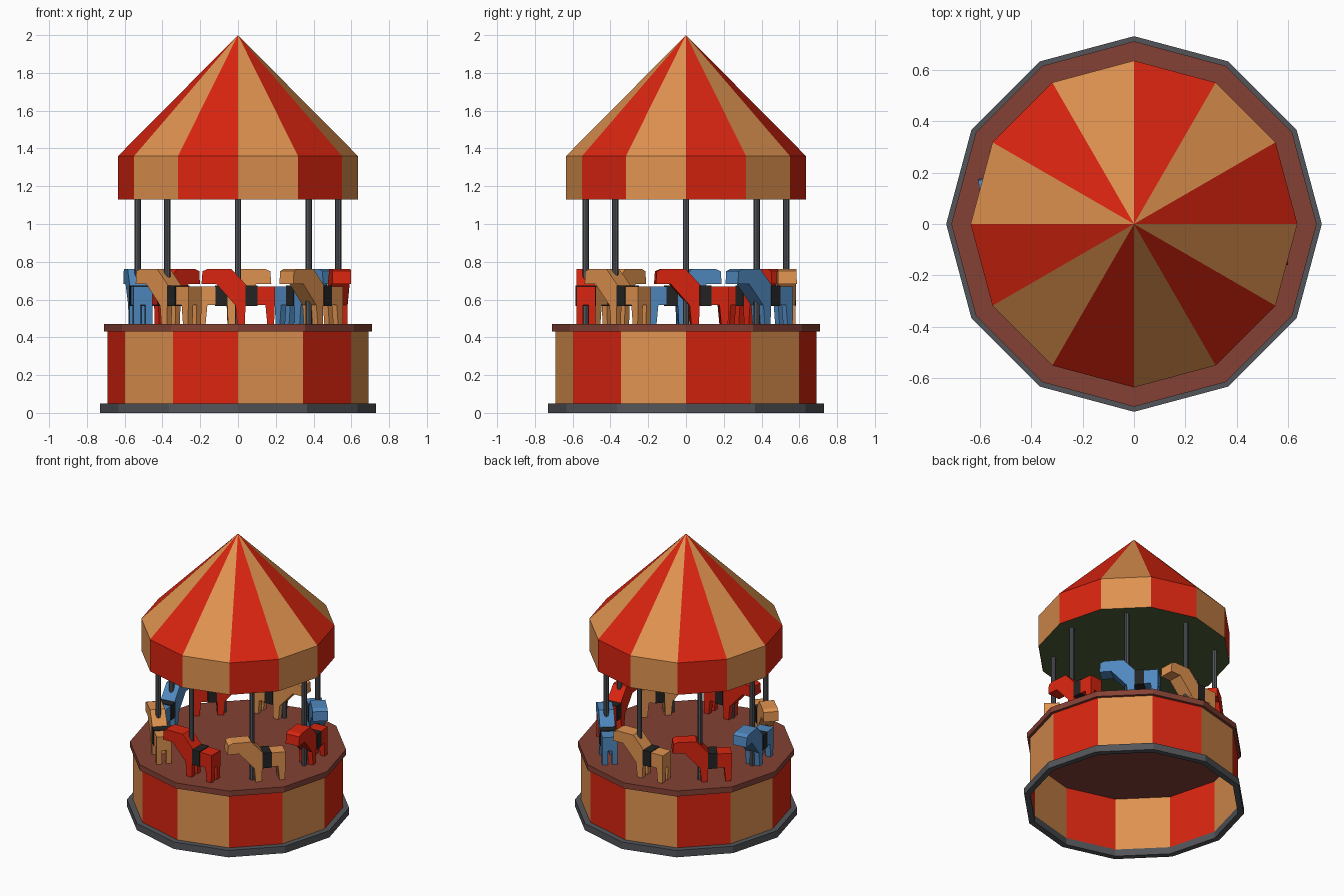
import bpy, bmesh, math
from mathutils import Matrix, Vector

if "Cube" in bpy.data.objects:
    bpy.data.objects.remove(bpy.data.objects["Cube"])


def material(name, rgb):
    m = bpy.data.materials.new(name)
    m.diffuse_color = (*rgb, 1)
    m.use_nodes = True
    m.node_tree.nodes["Principled BSDF"].inputs["Base Color"].default_value = m.diffuse_color
    return m


RED = material("red", (0.70, 0.018, 0.005))
TAN = material("tan", (0.74, 0.29, 0.08))
BROWN = material("brown", (0.23, 0.053, 0.035))
GREY = material("dark_grey", (0.085, 0.09, 0.10))
BLUE = material("blue", (0.08, 0.25, 0.52))
BLACK = material("black", (0.017, 0.017, 0.017))
GREEN = material("dark_green", (0.075, 0.11, 0.038))


def finish(bm, name, mats, recalc=True):
    if recalc:
        bmesh.ops.recalc_face_normals(bm, faces=bm.faces[:])
    me = bpy.data.meshes.new(name)
    bm.to_mesh(me)
    bm.free()
    for m in mats:
        me.materials.append(m)
    ob = bpy.data.objects.new(name, me)
    bpy.context.collection.objects.link(ob)
    return ob


def lathe(name, profile, mats, stripes=False, closed=False, n=12):
    """Sweep an (r, z) profile round z; stripes alternate the two materials."""
    bm = bmesh.new()
    rings = []
    for r, z in profile:
        if r == 0:
            rings.append([bm.verts.new((0, 0, z))] * n)
        else:
            rings.append([bm.verts.new((r * math.cos(math.tau * k / n),
                                        r * math.sin(math.tau * k / n), z)) for k in range(n)])
    pairs = list(zip(rings, rings[1:]))
    if closed:
        pairs.append((rings[-1], rings[0]))
    for a, b in pairs:
        for k in range(n):
            j = (k + 1) % n
            loop = list(dict.fromkeys((a[k], a[j], b[j], b[k])))
            f = bm.faces.new(loop)
            f.material_index = k % 2 if stripes else 0
    return finish(bm, name, mats, recalc=closed or profile[0][0] == 0)


# Base: rim, striped drum and platform
lathe("base_rim", [(0.73, 0), (0.73, 0.05), (0.69, 0.05), (0.69, 0)], [GREY], closed=True)
lathe("drum_wall", [(0.69, 0.05), (0.69, 0.435)], [RED, TAN], stripes=True)
lathe("platform", [(0, 0.43), (0.71, 0.43), (0.71, 0.47), (0, 0.47)], [BROWN])

# Canopy: striped valance and cone, flat ceiling
lathe("canopy", [(0.635, 1.13), (0.635, 1.36), (0, 2.0)], [RED, TAN], stripes=True)
lathe("ceiling", [(0, 1.132), (0.633, 1.132), (0.633, 1.138), (0, 1.138)], [GREEN])


def box(bm, top, bottom, z0, z1, mat):
    """Tapered block; top and bottom are (x0, x1, y0, y1)."""
    def ring(b, z):
        x0, x1, y0, y1 = b
        return [bm.verts.new(p) for p in ((x0, y0, z), (x1, y0, z), (x1, y1, z), (x0, y1, z))]
    lo, hi = ring(bottom, z0), ring(top, z1)
    faces = [bm.faces.new(lo), bm.faces.new(hi)]
    faces += [bm.faces.new((lo[k], lo[(k + 1) % 4], hi[(k + 1) % 4], hi[k])) for k in range(4)]
    for f in faces:
        f.material_index = mat


# Side outline of a horse: (forward, z)
OUTLINE = [(0.193, 0.683), (0.188, 0.75), (0.16, 0.762), (0.035, 0.762), (-0.05, 0.67),
           (-0.195, 0.67), (-0.195, 0.57), (0.014, 0.57), (0.115, 0.683)]


def horse(name, mat, angle, yaw):
    bm = bmesh.new()
    # body, neck and head
    w = 0.05
    sides = [[bm.verts.new((s * w, -f, z)) for f, z in OUTLINE] for s in (-1, 1)]
    bm.faces.new(sides[0])
    bm.faces.new(sides[1])
    n = len(OUTLINE)
    for k in range(n):
        j = (k + 1) % n
        bm.faces.new((sides[0][k], sides[0][j], sides[1][j], sides[1][k]))
    # legs
    for sx in (-1, 1):
        xs = sorted((sx * 0.05, sx * 0.014))
        for y0, y1 in ((-0.014, 0.04), (0.145, 0.195)):
            box(bm, (*xs, y0, y1), (*xs, y0 + 0.01, y1 - 0.004), 0.47, 0.575, 0)
    # saddle band
    b = (-0.054, 0.054, 0.04, 0.102)
    box(bm, b, b, 0.566, 0.675, 1)
    ob = finish(bm, name, [mat, BLACK])
    a = math.radians(angle)
    ob.matrix_world = (Matrix.Rotation(a, 4, 'Z') @ Matrix.Translation(Vector((0.53, 0, 0)))
                       @ Matrix.Rotation(math.radians(yaw), 4, 'Z'))


# Ring of horses (colour, slight angle shift, slight yaw) with their poles
RING = [(RED, 3, 3), (BLUE, 2, -6), (TAN, 2, 0), (RED, 1, -6),
        (BLUE, 1, 7), (TAN, 1, 0), (RED, 0, 0), (TAN, 2, 0)]
for k, (mat, shift, yaw) in enumerate(RING):
    horse(f"horse_{k + 1}", mat, 45 * k + shift, yaw)
    a = math.radians(45 * k)
    pole = lathe(f"pole_{k + 1}", [(0, 0.465), (0.017, 0.465), (0.017, 1.135), (0, 1.135)], [GREY], n=8)
    pole.location = (0.53 * math.cos(a), 0.53 * math.sin(a), 0)
